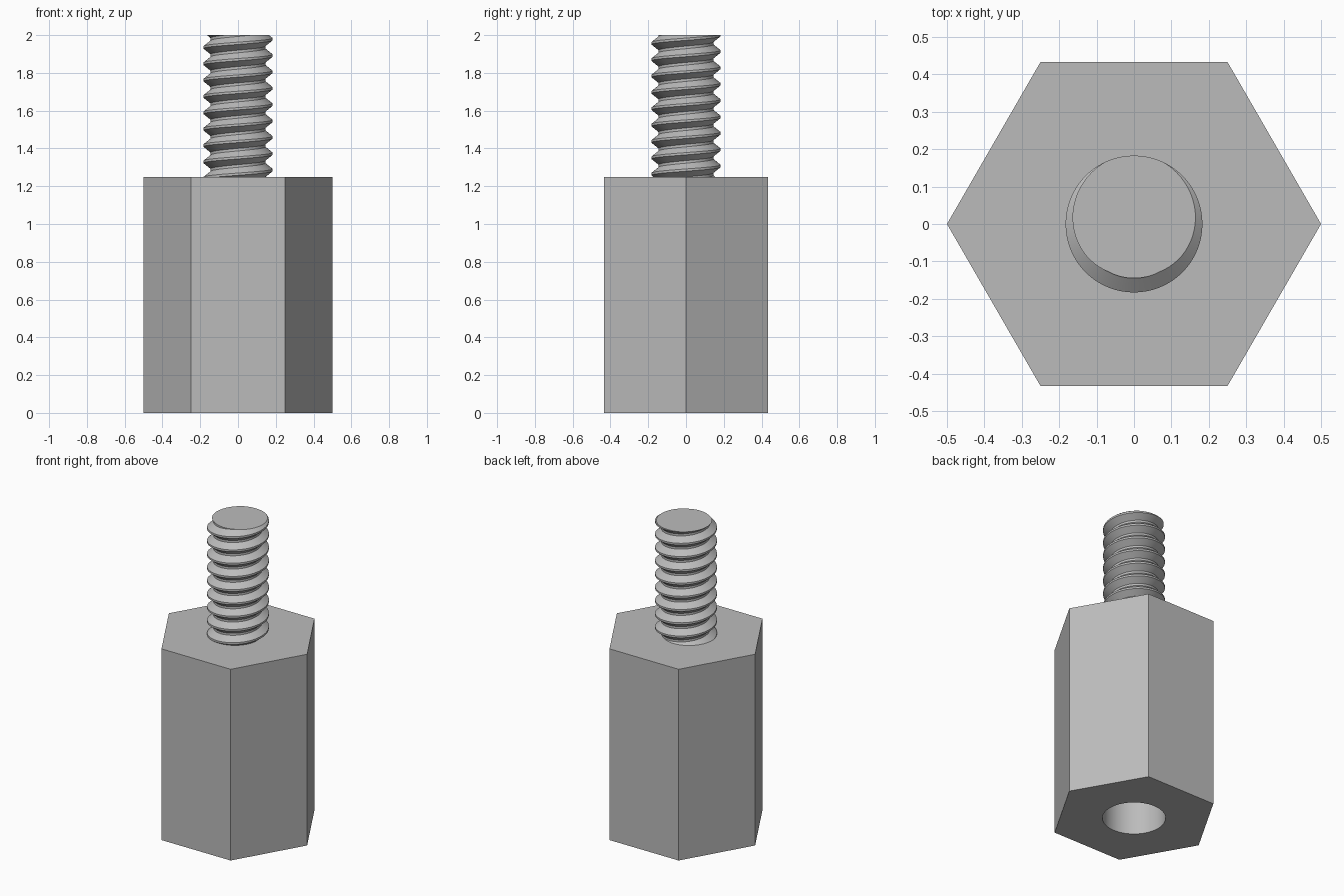
import bpy, bmesh, math

if "Cube" in bpy.data.objects:
    bpy.data.objects.remove(bpy.data.objects["Cube"])

HEX_R, BODY_H, TOP = 0.5, 1.25, 2.0
HOLE_R, HOLE_DEPTH = 0.187, 0.8
CREST_R, ROOT_R, PITCH = 0.183, 0.145, 0.0866
STEPS = 64

metal = bpy.data.materials.new("grey metal")
metal.diffuse_color = (0.5, 0.5, 0.5, 1)
metal.use_nodes = True
metal.node_tree.nodes["Principled BSDF"].inputs["Base Color"].default_value = metal.diffuse_color


def finish(obj, name):
    obj.name = name
    obj.data.materials.clear()
    obj.data.materials.append(metal)
    bpy.ops.object.select_all(action='DESELECT')
    obj.select_set(True)
    bpy.context.view_layer.objects.active = obj
    bpy.ops.object.shade_smooth_by_angle(angle=math.radians(25))


def prism(sides, radius, z0, z1):
    bm = bmesh.new()
    ring = [bm.verts.new((radius * math.cos(math.tau * i / sides),
                          radius * math.sin(math.tau * i / sides), z0)) for i in range(sides)]
    base = bm.faces.new(ring)
    top = bmesh.ops.extrude_face_region(bm, geom=[base])['geom']
    bmesh.ops.translate(bm, vec=(0, 0, z1 - z0),
                        verts=[v for v in top if isinstance(v, bmesh.types.BMVert)])
    bmesh.ops.recalc_face_normals(bm, faces=bm.faces)
    mesh = bpy.data.meshes.new("prism")
    bm.to_mesh(mesh)
    bm.free()
    obj = bpy.data.objects.new("prism", mesh)
    bpy.context.collection.objects.link(obj)
    return obj


# Hexagonal body with a blind hole in its underside
body = prism(6, HEX_R, 0, BODY_H)
cutter = prism(STEPS, HOLE_R, -0.1, HOLE_DEPTH)
cut = body.modifiers.new("hole", 'BOOLEAN')
cut.operation = 'DIFFERENCE'
cut.solver = 'EXACT'
cut.object = cutter
bpy.context.view_layer.objects.active = body
bpy.ops.object.modifier_apply(modifier="hole")
bpy.data.objects.remove(cutter)
finish(body, "hex_body")

# Threaded stud: one pitch of profile swept along a right-hand helix
profile = [(-0.07, CREST_R), (0.07, CREST_R), (0.42, ROOT_R), (0.58, ROOT_R), (0.93, CREST_R)]
turns = math.ceil((TOP - BODY_H) / PITCH) + 4
bm = bmesh.new()
rows = []
for k in range(turns * STEPS + 1):
    a = math.pi / 2 + math.tau * k / STEPS
    z = TOP + PITCH * (2 - turns + k / STEPS)
    rows.append([bm.verts.new((r * math.cos(a), r * math.sin(a), z + t * PITCH))
                 for t, r in profile])
for lo, hi in zip(rows, rows[1:]):
    for j in range(len(profile) - 1):
        bm.faces.new((lo[j], hi[j], hi[j + 1], lo[j + 1]))
bmesh.ops.remove_doubles(bm, verts=bm.verts, dist=1e-5)

# Trim the stud flat at both ends and cap the open loops
for z, up in ((BODY_H, -1), (TOP, 1)):
    bmesh.ops.bisect_plane(bm, geom=bm.verts[:] + bm.edges[:] + bm.faces[:], dist=1e-6,
                           plane_co=(0, 0, z), plane_no=(0, 0, up), clear_outer=True)
bmesh.ops.holes_fill(bm, edges=[e for e in bm.edges if e.is_boundary], sides=0)
bmesh.ops.recalc_face_normals(bm, faces=bm.faces)
mesh = bpy.data.meshes.new("stud")
bm.to_mesh(mesh)
bm.free()
stud = bpy.data.objects.new("stud", mesh)
bpy.context.collection.objects.link(stud)
finish(stud, "threaded_stud")
